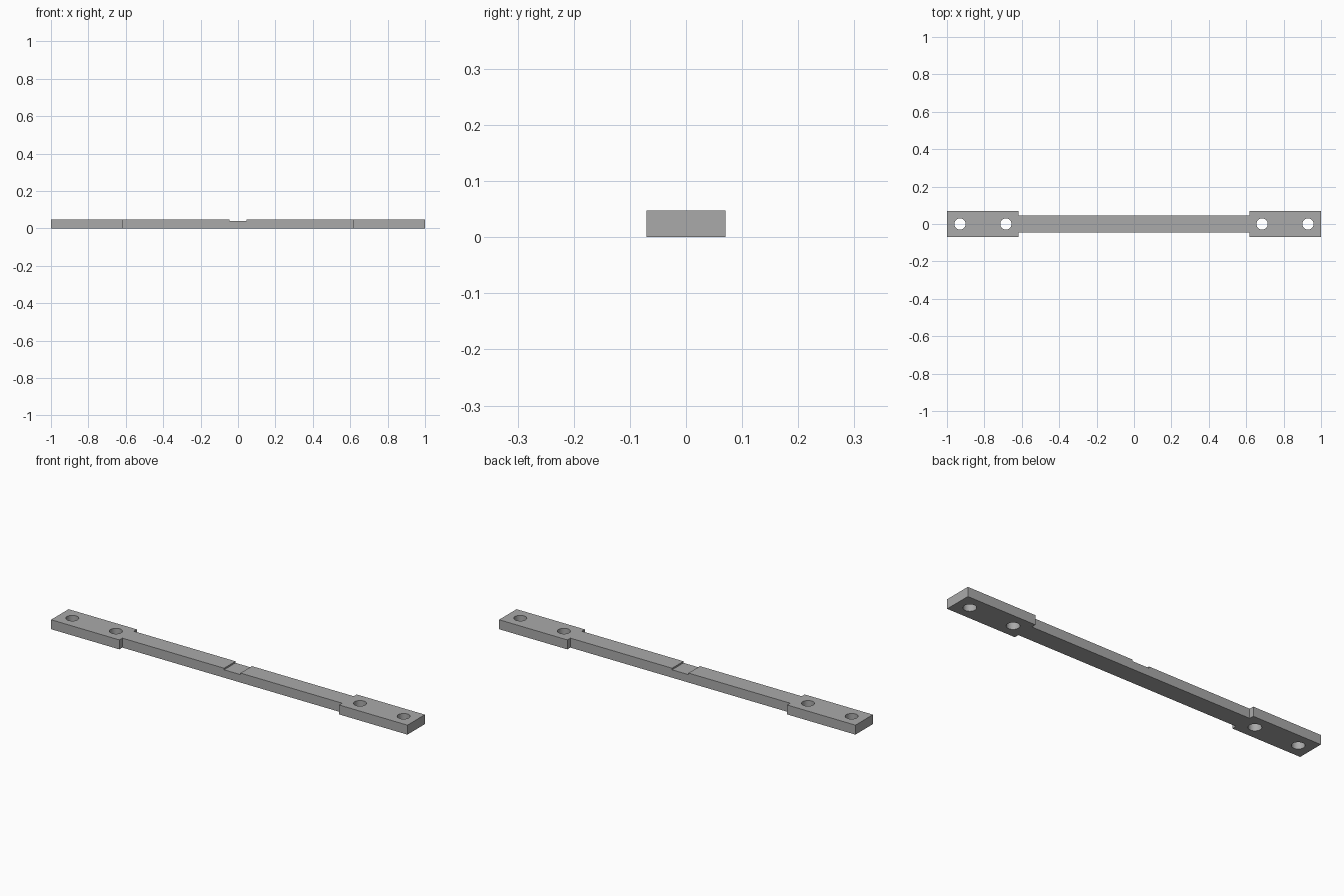
import bpy
import bmesh
import math

cube = bpy.data.objects.get("Cube")
if cube:
    bpy.data.objects.remove(cube, do_unlink=True)

HEIGHT = 0.048
PAD_X, PAD_Y = 0.617, 0.07      # where the end pads start, and their half width
BAR_Y = 0.046                   # half width of the slim bar
NOTCH_X, NOTCH_Z = 0.046, 0.04  # half length and floor height of the notch
HOLES, HOLE_R = (0.685, 0.93), 0.03

grey = bpy.data.materials.new("plain grey")
grey.use_nodes = True
colour = (0.4, 0.4, 0.4, 1)
grey.diffuse_color = colour
grey.node_tree.nodes["Principled BSDF"].inputs["Base Color"].default_value = colour


def finish(name, bm):
    mesh = bpy.data.meshes.new(name)
    bmesh.ops.recalc_face_normals(bm, faces=bm.faces)
    bm.to_mesh(mesh)
    bm.free()
    obj = bpy.data.objects.new(name, mesh)
    bpy.context.collection.objects.link(obj)
    mesh.materials.append(grey)
    return obj


# Mounting strap: one plan outline with wide ends, extruded upward
quarter = [(1, PAD_Y), (PAD_X, PAD_Y), (PAD_X, BAR_Y)]
back = quarter + [(-x, y) for x, y in reversed(quarter)]
outline = back + [(x, -y) for x, y in reversed(back)]
bm = bmesh.new()
base = bm.faces.new([bm.verts.new((x, y, 0)) for x, y in outline])
top = bmesh.ops.extrude_face_region(bm, geom=[base])["geom"]
bmesh.ops.translate(bm, vec=(0, 0, HEIGHT),
                    verts=[v for v in top if isinstance(v, bmesh.types.BMVert)])
strap = finish("mounting_strap", bm)


def cut(name, bm):
    cutter = finish(name, bm)
    cutter.hide_render = True
    cutter.hide_viewport = True
    cutter.display_type = 'WIRE'
    mod = strap.modifiers.new(name, 'BOOLEAN')
    mod.operation = 'DIFFERENCE'
    mod.solver = 'EXACT'
    mod.object = cutter
    return cutter


# Shallow notch across the middle of the top
bm = bmesh.new()
bmesh.ops.create_cube(bm, size=1)
bmesh.ops.scale(bm, vec=(2 * NOTCH_X, 0.3, 0.1), verts=bm.verts)
bmesh.ops.translate(bm, vec=(0, 0, NOTCH_Z + 0.05), verts=bm.verts)
cutters = [cut("notch_cutter", bm)]

# Two screw holes through each end pad
bm = bmesh.new()
for x in HOLES:
    for side in (-1, 1):
        hole = bmesh.ops.create_cone(bm, cap_ends=True, segments=48, radius1=HOLE_R,
                                     radius2=HOLE_R, depth=0.2)
        bmesh.ops.translate(bm, vec=(side * x, 0, 0), verts=hole["verts"])
cutters.append(cut("screw_hole_cutter", bm))

# Apply the cuts, remove the cutters and smooth only the hole walls
bpy.context.view_layer.objects.active = strap
strap.select_set(True)
for mod in list(strap.modifiers):
    bpy.ops.object.modifier_apply(modifier=mod.name)
for cutter in cutters:
    bpy.data.objects.remove(cutter, do_unlink=True)
bpy.ops.object.shade_smooth_by_angle(angle=math.radians(30))
